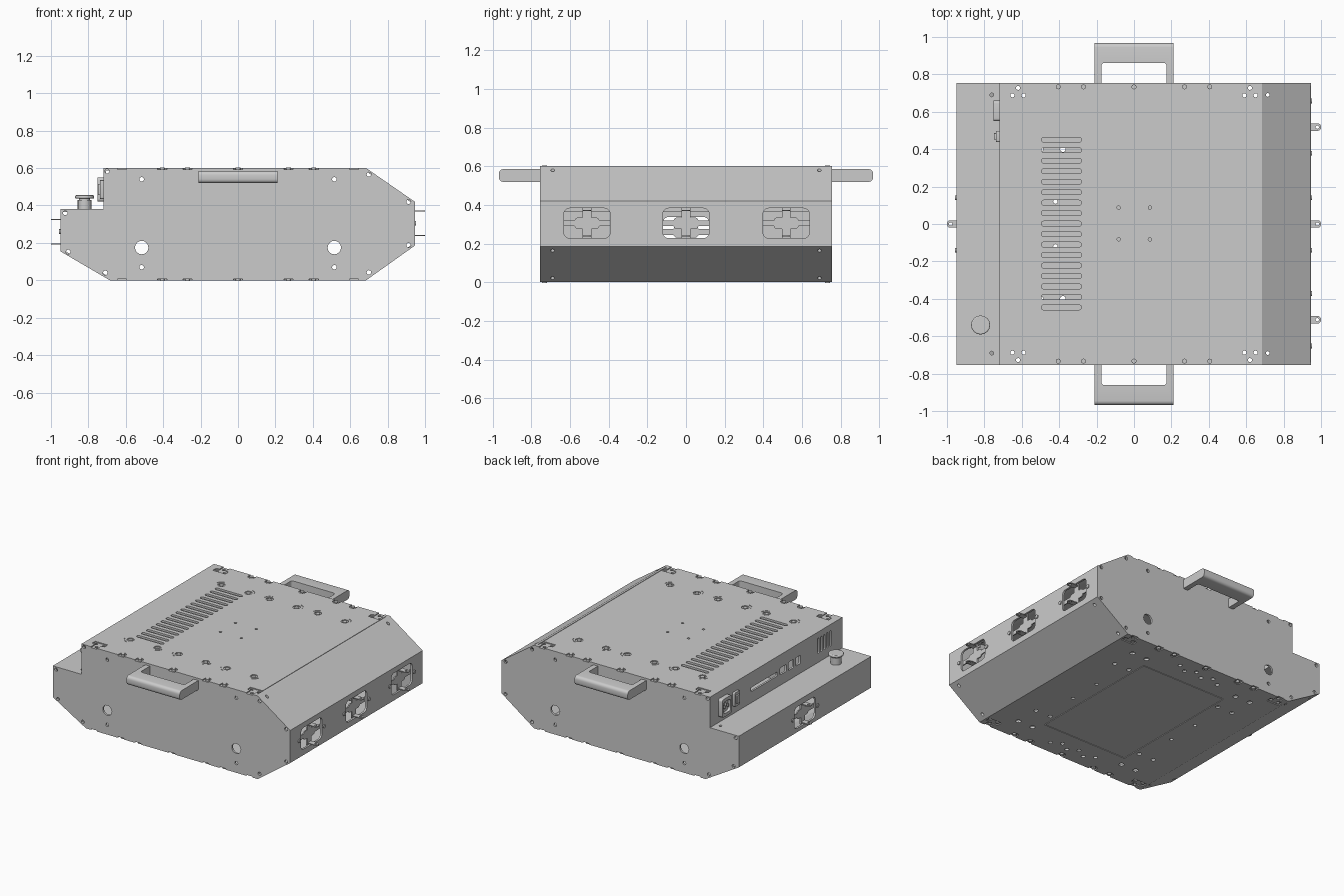
import bpy, bmesh, math
from mathutils import Matrix, Vector

if "Cube" in bpy.data.objects:
    bpy.data.objects.remove(bpy.data.objects["Cube"])

grey = bpy.data.materials.new("satin_grey")
grey.use_nodes = True
grey.diffuse_color = (0.6, 0.6, 0.6, 1)
grey.node_tree.nodes["Principled BSDF"].inputs["Base Color"].default_value = (0.6, 0.6, 0.6, 1)

# Drawing planes: outline u,v -> world, extruded along the named axis
AXES = {"z": Matrix.Identity(3),
        "y": Matrix(((1, 0, 0), (0, 0, -1), (0, 1, 0))),
        "x": Matrix(((0, 0, 1), (1, 0, 0), (0, 1, 0)))}


def rounded(w, h, r, n=5):
    pts = []
    for i, (sx, sy) in enumerate(((1, 1), (-1, 1), (-1, -1), (1, -1))):
        for k in range(n):
            a = math.pi / 2 * (i + k / (n - 1))
            p = (sx * (w / 2 - r) + r * math.cos(a), sy * (h / 2 - r) + r * math.sin(a))
            if not pts or math.dist(p, pts[-1]) > 1e-5:
                pts.append(p)
    return pts[:-1] if math.dist(pts[0], pts[-1]) < 1e-5 else pts


def circle(r):
    return rounded(2 * r, 2 * r, r)


def arc(r, width, mid, span=0.7):
    angles = [mid + span * (k / 4 - 1) for k in range(9)]
    ring = [(r * math.cos(a), r * math.sin(a)) for a in angles]
    return ring + [((r + width) * math.cos(a), (r + width) * math.sin(a)) for a in reversed(angles)]


def prism(bm, axis, centre, pts, depth):
    place = lambda u, v, w: Vector(centre) + AXES[axis] @ Vector((u, v, w))
    lo = [bm.verts.new(place(u, v, -depth / 2)) for u, v in pts]
    hi = [bm.verts.new(place(u, v, depth / 2)) for u, v in pts]
    bm.faces.new(lo[::-1])
    bm.faces.new(hi)
    for i in range(len(pts)):
        j = (i + 1) % len(pts)
        bm.faces.new((lo[i], lo[j], hi[j], hi[i]))


def part(name, *prisms):
    bm = bmesh.new()
    for p in prisms:
        prism(bm, *p)
    bm.normal_update()
    bmesh.ops.recalc_face_normals(bm, faces=bm.faces)
    mesh = bpy.data.meshes.new(name)
    bm.to_mesh(mesh)
    bm.free()
    mesh.materials.append(grey)
    ob = bpy.data.objects.new(name, mesh)
    bpy.context.collection.objects.link(ob)
    return ob


def cut(obs, prisms):
    cutter = part("cutter", *prisms)
    cutter.hide_render = True
    for ob in obs:
        for solver in ("EXACT", "MANIFOLD"):
            mod = ob.modifiers.new("cut", "BOOLEAN")
            mod.operation, mod.solver, mod.object = "DIFFERENCE", solver, cutter
            deps = bpy.context.evaluated_depsgraph_get()
            mesh = bpy.data.meshes.new_from_object(ob.evaluated_get(deps))
            ob.modifiers.clear()
            # keep a cut only when the sheet survives it
            if len(mesh.polygons) >= len(ob.data.polygons):
                ob.data = mesh
                break
    bpy.data.objects.remove(cutter)


# Case: folded sheets with mitred edges, and two end plates
T, HALF, TOP = 0.014, 0.755, 0.6
profile = [(-0.95, 0.155), (-0.685, 0), (0.685, 0), (0.945, 0.185), (0.945, 0.42),
           (0.685, TOP), (-0.72, TOP), (-0.72, 0.38), (-0.95, 0.38)]
sheet_names = ["left_lower_slope", "floor", "right_lower_slope", "right_wall", "right_upper_slope",
               "roof", "step_wall", "step_shelf", "left_wall"]
outer = [Vector(p) for p in profile]
count = len(outer)
inward = []
for i in range(count):
    d = (outer[(i + 1) % count] - outer[i]).normalized()
    inward.append(Vector((-d.y, d.x)))
inner = [outer[i] + (inward[i - 1] + inward[i]) * (T / (1 + inward[i - 1].dot(inward[i])))
         for i in range(count)]
sheets = {}
for i, name in enumerate(sheet_names):
    j = (i + 1) % count
    sheets[name] = part(name, ("y", (0, 0, 0), (outer[i], outer[j], inner[j], inner[i]), 2 * (HALF - T)))
plates = [part(n, ("y", (0, s * (HALF - T / 2), 0), profile, T))
          for n, s in (("front_end_plate", -1), ("back_end_plate", 1))]

edge_pockets = {"roof": [], "floor": []}
holes = {name: [] for name in sheet_names}
plate_holes, screws = [], []

# Recessed edge tabs and corner brackets, on the roof and the floor
for sheet, z in (("roof", TOP), ("floor", 0)):
    for s in (-1, 1):
        for x in (-0.405, -0.27, 0, 0.27, 0.405):
            edge_pockets[sheet].append(("z", (x, s * 0.745, z), rounded(0.05, 0.07, 0.024), 0.016))
            screws.append(("z", (x, s * 0.733, z + (0.003 if z == 0 else -0.003)), circle(0.013), 0.014))
        for x in (-0.62, 0.62):
            tee = [(-0.05, -0.03), (0.05, -0.03), (0.05, 0.005), (0.025, 0.012),
                   (0.025, 0.07), (-0.025, 0.07), (-0.025, 0.012), (-0.05, 0.005)]
            edge_pockets[sheet].append(("z", (x, s * 0.7, z), [(u, s * v) for u, v in tee], 0.014))
            for u, v in ((0, 0.028), (-0.03, -0.012), (0.03, -0.012)):
                holes[sheet].append(("z", (x + u, s * (0.7 + v), z), circle(0.011), 0.06))

# Three roof panels: countersunk screws with curved marks
roof_marks = [("z", (0.668, 0, TOP), rounded(0.004, 1.46, 0.001), 0.008)]
for i, x in enumerate((-0.495, -0.28, -0.11, 0.105, 0.275, 0.49)):
    for s in (-1, 1):
        roof_marks.append(("z", (x, s * 0.518, TOP), circle(0.025), 0.012))
        screws.append(("z", (x, s * 0.518, TOP - 0.007), circle(0.015), 0.012))
        mid = math.atan2(s, -1 if i % 2 == 0 else 1)
        roof_marks.append(("z", (x, s * 0.518, TOP), arc(0.039, 0.005, mid), 0.008))

# Roof vent slots and small centre holes
for k in range(17):
    holes["roof"].append(("z", (-0.388, 0.45 - k * 0.056, TOP), rounded(0.215, 0.026, 0.0125), 0.06))
for x in (-0.082, 0.085):
    for y in (-0.082, 0.088):
        holes["roof"].append(("z", (x, y, TOP), circle(0.009), 0.06))

# Fixing holes in the sloped and stepped sheets
for s in (-1, 1):
    for sheet, x, z in (("step_shelf", -0.76, 0.38), ("right_upper_slope", 0.715, 0.58),
                        ("right_lower_slope", 0.915, 0.165), ("right_lower_slope", 0.715, 0.022),
                        ("left_lower_slope", -0.92, 0.138), ("left_lower_slope", -0.715, 0.018)):
        holes[sheet].append(("z", (x, s * 0.69, z), circle(0.01), 0.06))

# End plate holes
small = [(-0.515, 0.54), (0.515, 0.54), (-0.515, 0.07), (0.515, 0.07), (-0.7, 0.583),
         (0.7, 0.566), (0.912, 0.42), (0.912, 0.187), (0.7, 0.042), (-0.71, 0.04),
         (-0.908, 0.152), (-0.924, 0.36)]
for s in (-1, 1):
    for x, z in small:
        plate_holes.append(("y", (x, s * HALF, z), circle(0.012), 0.05))
    for x in (-0.515, 0.515):
        plate_holes.append(("y", (x, s * HALF, 0.175), circle(0.036), 0.06))

# Floor hatch seam and fixing holes
hatch = []
for s in (-1, 1):
    hatch.append(("z", (s * 0.34, 0, 0), rounded(0.005, 1.0, 0.002), 0.008))
    hatch.append(("z", (0, s * 0.503, 0), rounded(0.68, 0.005, 0.002), 0.008))
    for k in range(6):
        holes["floor"].append(("z", (-0.19 + k * 0.07, s * (0.62 + 0.04 * (k % 2)), 0), circle(0.014), 0.05))
    for x in (-0.5, -0.38, 0.38, 0.5):
        for y, r in ((0.4, 0.015), (0.58, 0.018)):
            holes["floor"].append(("z", (x, s * y, 0), circle(r), 0.05))
    for x in (-0.42, 0.42):
        holes["floor"].append(("z", (x, s * 0.12, 0), circle(0.012), 0.05))

# Connector openings, each with a cross bracket, two lugs and two screws
for name, sheet, side, x, y, z in (("right_front", "right_wall", 1, 0.945, -0.512, 0.305),
                                   ("right_middle", "right_wall", 1, 0.945, 0, 0.305),
                                   ("right_rear", "right_wall", 1, 0.945, 0.518, 0.305),
                                   ("left", "left_wall", -1, -0.95, 0, 0.26)):
    holes[sheet].append(("x", (x, y, z), rounded(0.24, 0.155, 0.03), 0.08))
    back = x - side * 0.022
    part(name + "_bracket",
         ("x", (back, y, z), rounded(0.3, 0.03, 0.008), 0.008),
         ("x", (back, y, z), rounded(0.045, 0.17, 0.008), 0.009),
         ("x", (back, y, z), rounded(0.13, 0.06, 0.02), 0.0085))
    part(name + "_screws", *[("x", (x, y + s * 0.14, z), circle(0.013), 0.014) for s in (-1, 1)])
    lugs = part(name + "_lugs", *[("z", (side * 0.96, y, z + s * 0.066),
                                   rounded(0.08, 0.04, 0.018), 0.006) for s in (-1, 1)])
    cut([lugs], [("z", (side * 0.98, y, z), circle(0.009), 0.3)])

# Port cutouts and vent in the step wall
for y, z, w, h in ((0.14, 0.475, 0.3, 0.03), (-0.08, 0.48, 0.07, 0.05), (-0.17, 0.48, 0.06, 0.06),
                   (-0.25, 0.48, 0.05, 0.06)):
    holes["step_wall"].append(("x", (-0.72, y, z), rounded(w, h, 0.006), 0.06))
for k in range(5):
    holes["step_wall"].append(("x", (-0.72, -0.48 - k * 0.035, 0.5), rounded(0.016, 0.11, 0.0075), 0.06))

# Cut every sheet with its own openings
for sheet, pockets in edge_pockets.items():
    cut([sheets[sheet]] + plates, pockets)
cut([sheets["roof"]], roof_marks)
cut([sheets["floor"]], hatch)
for sheet, openings in holes.items():
    if openings:
        cut([sheets[sheet]], openings)
cut(plates, plate_holes)
part("panel_screws", *screws)

# Power inlet and switch on the step wall
inlet = part("power_inlet", ("x", (-0.735, 0.605, 0.485), rounded(0.11, 0.13, 0.015), 0.034))
cut([inlet], [("x", (-0.752, 0.605, 0.485), rounded(0.08, 0.085, 0.02), 0.04)])
part("power_inlet_pins", *[("x", (-0.735, 0.605 + k * 0.02, 0.485 + 0.012 * (k == 0)),
                            rounded(0.006, 0.022, 0.002), 0.03) for k in (-1, 0, 1)])
part("power_switch", ("x", (-0.728, 0.468, 0.485), rounded(0.06, 0.1, 0.008), 0.02),
     ("x", (-0.737, 0.468, 0.485), rounded(0.035, 0.06, 0.004), 0.022))

# Stop button on the step
button = (-0.82, -0.54)
part("stop_button", ("z", (*button, 0.405), circle(0.037), 0.05),
     ("z", (*button, 0.434), circle(0.03), 0.012))
cap = part("stop_button_cap", ("z", (*button, 0.446), circle(0.051), 0.018))
soft = cap.modifiers.new("soft", "BEVEL")
soft.width, soft.segments = 0.006, 3

# Carrying handles: rounded bar section with a finger opening
for name, s in (("front_handle", -1), ("back_handle", 1)):
    section = rounded(0.213, 0.066, 0.022)
    section = [(u if s * u > 0 else -s * 0.106, v if s * u > 0 else math.copysign(0.033, v))
               for u, v in section]
    flat = [p for i, p in enumerate(section) if p != section[i - 1]]
    handle = part(name, ("x", (0, s * 0.861, 0.552), flat, 0.424))
    cut([handle], [("z", (0, s * 0.79, 0.552), rounded(0.35, 0.144, 0.018), 0.2)])

for ob in bpy.context.collection.objects:
    if ob.type == "MESH":
        ob.select_set(True)
        bpy.context.view_layer.objects.active = ob
bpy.ops.object.shade_smooth_by_angle(angle=math.radians(30))
